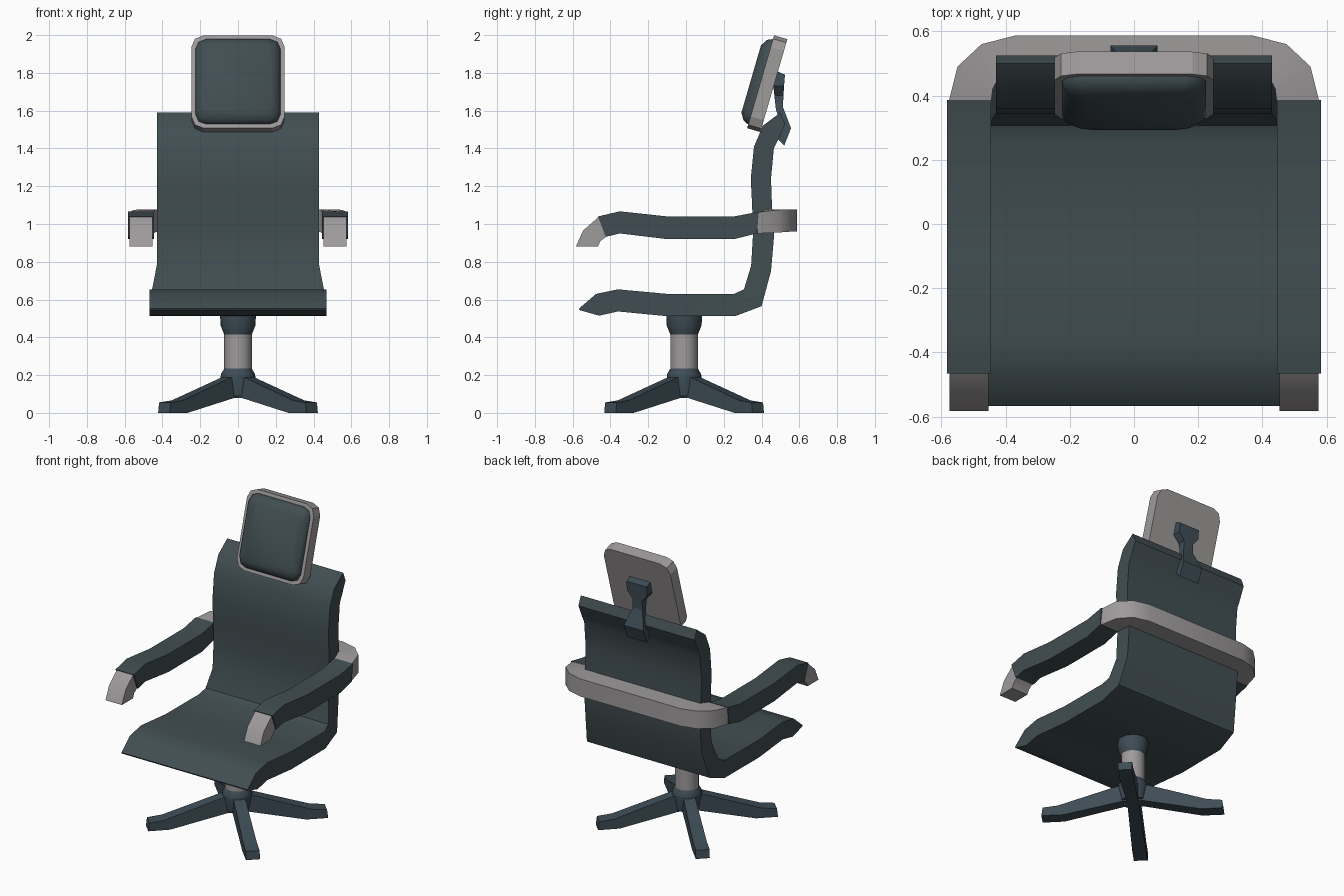
import bpy, bmesh, math
from mathutils import Vector

if "Cube" in bpy.data.objects:
    bpy.data.objects.remove(bpy.data.objects["Cube"])


def material(name, rgb):
    m = bpy.data.materials.new(name)
    m.diffuse_color = (*rgb, 1)
    m.use_nodes = True
    m.node_tree.nodes["Principled BSDF"].inputs["Base Color"].default_value = m.diffuse_color
    return m


UPHOLSTERY = material("dark slate upholstery", (0.053, 0.076, 0.084))
BASE = material("blue slate base", (0.048, 0.074, 0.092))
GREY = material("warm grey", (0.345, 0.325, 0.33))


def loft(name, rings, mat, angle=35):
    """Skin a list of equal point rings and cap both ends."""
    bm = bmesh.new()
    vs = [[bm.verts.new(p) for p in ring] for ring in rings]
    n = len(rings[0])
    for a, b in zip(vs, vs[1:]):
        for i in range(n):
            j = (i + 1) % n
            bm.faces.new((a[i], a[j], b[j], b[i]))
    bm.faces.new(vs[0][::-1])
    bm.faces.new(vs[-1])
    bmesh.ops.recalc_face_normals(bm, faces=bm.faces)
    me = bpy.data.meshes.new(name)
    bm.to_mesh(me)
    bm.free()
    me.shade_smooth()
    me.set_sharp_from_angle(angle=math.radians(angle))
    me.materials.append(mat)
    ob = bpy.data.objects.new(name, me)
    bpy.context.collection.objects.link(ob)
    return ob


def strip(name, stations, mat, angle=35):
    """Stations: (top y, top z, bottom y, bottom z, x from, x to)."""
    loft(name, [[(x0, ty, tz), (x1, ty, tz), (x1, by, bz), (x0, by, bz)]
                for ty, tz, by, bz, x0, x1 in stations], mat, angle)


# Seat and backrest: one folded shell
shell = [
    (-.567, .552, -.564, .544, .468), (-.476, .630, -.460, .515, .468),
    (-.360, .654, -.360, .537, .468), (-.100, .630, -.100, .512, .468),
    (.254, .630, .260, .512, .466), (.307, .654, .400, .565, .455),
    (.345, .780, .450, .750, .430), (.355, .950, .467, .945, .430),
    (.350, 1.10, .455, 1.10, .430), (.343, 1.24, .450, 1.24, .430),
    (.360, 1.41, .465, 1.40, .430), (.407, 1.52, .490, 1.45, .430),
    (.500, 1.59, .525, 1.53, .430)]
strip("seat_and_back", [(a, b, c, d, -w, w) for a, b, c, d, w in shell], UPHOLSTERY)

# Armrests with grey drooping ends
arm = [(-.466, 1.04, -.425, .932), (-.35, 1.067, -.35, .95), (-.10, 1.04, -.10, .92),
       (.254, 1.04, .254, .92), (.386, 1.065, .375, .95)]
tip = [(-.462, 1.038, -.420, .935), (-.545, .965, -.452, .91), (-.583, .88, -.468, .88)]
for side, s in (("left", -1), ("right", 1)):
    strip(side + "_armrest", [(*p, s * .445, s * .582) for p in arm], UPHOLSTERY)
    strip(side + "_armrest_end", [(*p, s * .453, s * .575) for p in tip], GREY)

# Grey band wrapping behind the back: (outer x, y, inner x, y, z low, z high)
half = [(.578, .378, .445, .378, .950, 1.062), (.550, .490, .440, .420, .955, 1.075),
        (.475, .560, .425, .450, .960, 1.078), (.370, .587, .360, .458, .960, 1.078)]
band = half + [(-a, b, -c, d, e, f) for a, b, c, d, e, f in half[::-1]]
loft("back_band", [[(a, b, e), (a, b, f), (c, d, f), (c, d, e)]
                   for a, b, c, d, e, f in band], GREY)

# Headrest: tilted rounded frame with a domed cushion
CENTRE = Vector((0, .395, 1.753))
UP = Vector((0, .279, .960))
OUT = Vector((0, -.960, .279))


def rounded(w, h, r, depth):
    pts = []
    for q, (sx, sz) in enumerate(((1, 1), (-1, 1), (-1, -1), (1, -1))):
        for k in range(3):
            t = math.radians(q * 90 + k * 45)
            x = sx * (w - r) + r * math.cos(t)
            z = sz * (h - r) + r * math.sin(t)
            pts.append(CENTRE + Vector((x, 0, 0)) + UP * z + OUT * depth)
    return pts


loft("headrest_frame", [rounded(.247, .256, .065, -.073), rounded(.247, .256, .065, 0)], GREY, 20)
loft("headrest_cushion",
     [rounded(.225, .234, .055, -.01), rounded(.225, .234, .055, .004),
      rounded(.214, .222, .055, .030), rounded(.180, .185, .045, .052)], UPHOLSTERY, 40)

# Bracket joining headrest and back
bracket = [(.480, 1.81, .524, 1.79, .075), (.462, 1.73, .519, 1.73, .075),
           (.468, 1.68, .516, 1.68, .036), (.476, 1.605, .513, 1.62, .036),
           (.508, 1.51, .556, 1.507, .073), (.476, 1.46, .520, 1.415, .073)]
strip("headrest_bracket", [(a, b, c, d, -w, w) for a, b, c, d, w in bracket], BASE, 20)

# Central column: lathed collars and post
PY = -.01


def lathe(name, profile, mat, n=16):
    loft(name, [[(r * math.cos(2 * math.pi * i / n), PY + r * math.sin(2 * math.pi * i / n), z)
                 for i in range(n)] for r, z in profile], mat)


lathe("upper_collar", [(.072, .412), (.093, .465), (.095, .53)], BASE)
lathe("post", [(.073, .22), (.073, .42)], GREY)
lathe("lower_collar", [(.075, .09), (.092, .19), (.090, .205), (.072, .236)], BASE)

# Four diagonal legs: (radius, top z, bottom radius, bottom z, half width)
leg = [(0, .20, 0, .08, .036), (.05, .20, .06, .08, .036),
       (.455, .066, .42, 0, .042), (.548, .055, .555, 0, .043)]
for i, name in enumerate(("back_right", "back_left", "front_left", "front_right")):
    t = math.radians(45 + 90 * i)
    d, e = Vector((math.cos(t), math.sin(t), 0)), Vector((-math.sin(t), math.cos(t), 0))
    o = Vector((0, PY, 0))
    up = Vector((0, 0, 1))
    loft(name + "_leg", [[o + d * a + e * w + up * b, o + d * a - e * w + up * b,
                          o + d * c - e * w + up * f, o + d * c + e * w + up * f]
                         for a, b, c, f, w in leg], BASE, 15)
